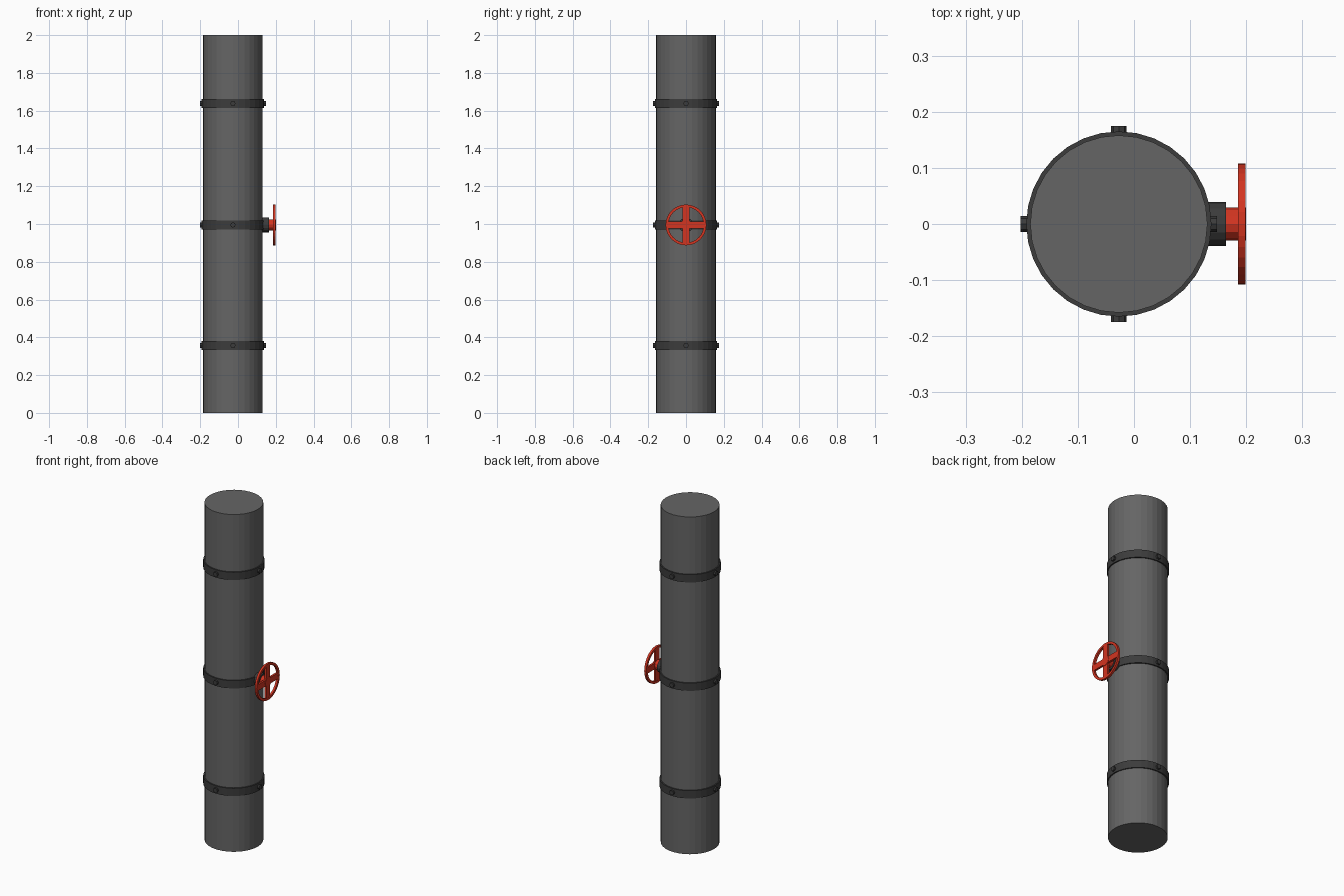
import bpy
from math import pi, cos, sin
from mathutils import Matrix

if "Cube" in bpy.data.objects:
    bpy.data.objects.remove(bpy.data.objects["Cube"])

CX = -0.027      # pipe axis in x
VZ = 0.995       # valve height


def material(name, rgb):
    m = bpy.data.materials.new(name)
    m.diffuse_color = (*rgb, 1)
    m.use_nodes = True
    m.node_tree.nodes["Principled BSDF"].inputs["Base Color"].default_value = m.diffuse_color
    return m


grey = material("pipe_grey", (0.13, 0.13, 0.13))
dark = material("band_dark", (0.045, 0.045, 0.045))
red = material("wheel_red", (0.65, 0.035, 0.015))


def lathe(name, profile, sides, mat, matrix, closed=False):
    """Revolve (radius, height) points about local z; caps ends unless closed."""
    verts, faces = [], []
    n = len(profile)
    for i in range(sides):
        a = 2 * pi * i / sides
        verts += [(r * cos(a), r * sin(a), h) for r, h in profile]
    for i in range(sides):
        j = (i + 1) % sides
        for k in range(n if closed else n - 1):
            l = (k + 1) % n
            faces.append((i * n + k, j * n + k, j * n + l, i * n + l))
    if not closed:
        faces.append([i * n for i in reversed(range(sides))])
        faces.append([i * n + n - 1 for i in range(sides)])
    mesh = bpy.data.meshes.new(name)
    mesh.from_pydata(verts, [], faces)
    mesh.materials.append(mat)
    ob = bpy.data.objects.new(name, mesh)
    ob.matrix_world = matrix
    bpy.context.collection.objects.link(ob)
    return ob


def move(x, y, z):
    return Matrix.Translation((x, y, z))


def along_x(x):
    return move(x, 0, VZ) @ Matrix.Rotation(pi / 2, 4, 'Y')


# Main pipe
lathe("pipe", [(0.158, 0), (0.158, 2)], 32, grey, move(CX, 0, 0))

# Clamp bands, each with four bolts
for b, z in enumerate((0.357, VZ, 1.638)):
    lathe(f"band_{b}", [(0.154, -0.023), (0.165, -0.023), (0.165, 0.023), (0.154, 0.023)],
          32, dark, move(CX, 0, z), closed=True)
    for q in range(4):
        m = move(CX, 0, z) @ Matrix.Rotation(q * pi / 2, 4, 'Z') @ Matrix.Rotation(pi / 2, 4, 'Y')
        lathe(f"bolt_{b}_{q}", [(0.014, 0.155), (0.014, 0.175)], 8, dark, m)

# Valve flange and wheel hub
lathe("valve_flange", [(0.039, 0), (0.039, 0.044)], 16, dark, along_x(0.12))
lathe("wheel_hub", [(0.029, 0), (0.029, 0.038)], 12, red, along_x(0.162))

# Hand wheel rim
lathe("wheel_rim", [(0.094, -0.0065), (0.108, -0.0065), (0.108, 0.0065), (0.094, 0.0065)],
      32, red, along_x(0.192), closed=True)

# Crossed spokes
for name, size in (("spoke_across", (0.012, 0.196, 0.036)), ("spoke_upright", (0.012, 0.036, 0.196))):
    bpy.ops.mesh.primitive_cube_add(size=1, location=(0.192, 0, VZ))
    ob = bpy.context.object
    ob.name = name
    ob.scale = size
    ob.data.materials.append(red)
